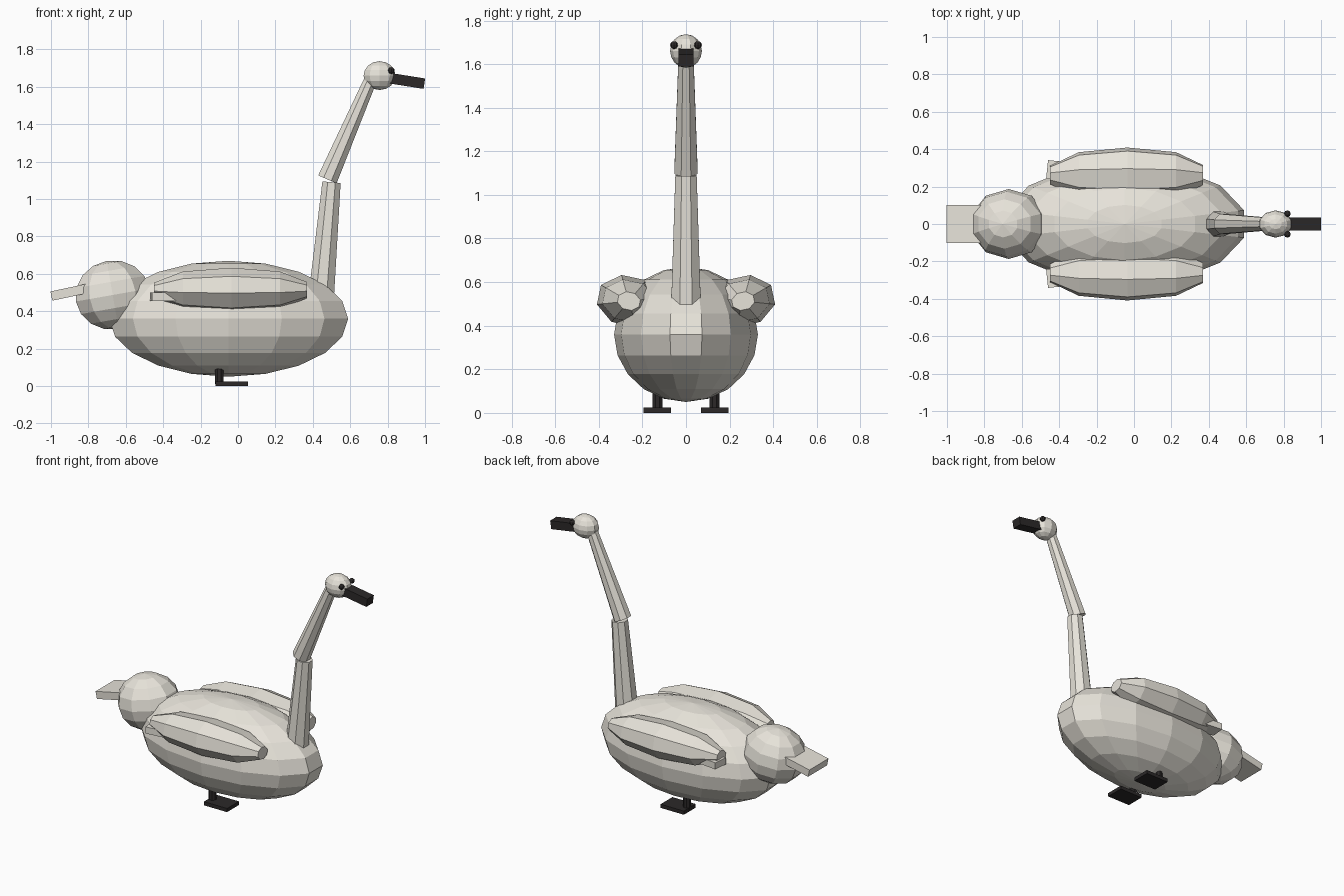
import bpy, bmesh
from math import sin, cos, pi, radians
from mathutils import Matrix, Vector

if "Cube" in bpy.data.objects:
    bpy.data.objects.remove(bpy.data.objects["Cube"])


def material(name, color):
    m = bpy.data.materials.new(name)
    m.diffuse_color = color
    m.use_nodes = True
    m.node_tree.nodes["Principled BSDF"].inputs["Base Color"].default_value = m.diffuse_color
    return m


PLUMAGE = material("plumage", (0.80, 0.77, 0.70, 1))
DARK = material("dark", (0.025, 0.022, 0.022, 1))


def finish(bm, name, mat):
    bmesh.ops.recalc_face_normals(bm, faces=bm.faces)
    me = bpy.data.meshes.new(name)
    bm.to_mesh(me)
    bm.free()
    me.materials.append(mat)
    ob = bpy.data.objects.new(name, me)
    bpy.context.collection.objects.link(ob)
    return ob


def place(loc, size, pitch=0.0, yaw=0.0):
    return (Matrix.Translation(loc) @ Matrix.Rotation(radians(yaw), 4, 'Z')
            @ Matrix.Rotation(radians(pitch), 4, 'Y') @ Matrix.Diagonal((*size, 1)))


def ball(name, loc, radii, segs, rings, mat=PLUMAGE, pitch=0.0):
    bm = bmesh.new()
    bmesh.ops.create_uvsphere(bm, u_segments=segs, v_segments=rings, radius=1,
                              matrix=place(loc, radii, pitch))
    return finish(bm, name, mat)


def box(name, loc, size, mat=PLUMAGE, pitch=0.0, yaw=0.0):
    bm = bmesh.new()
    bmesh.ops.create_cube(bm, size=1, matrix=place(loc, size, pitch, yaw))
    return finish(bm, name, mat)


def cone(name, a, b, r1, r2, segs=8, mat=PLUMAGE):
    a, b = Vector(a), Vector(b)
    d = b - a
    bm = bmesh.new()
    m = (Matrix.Translation((a + b) / 2) @ Vector((0, 0, 1)).rotation_difference(d).to_matrix().to_4x4()
         @ Matrix.Rotation(pi / segs, 4, 'Z'))
    bmesh.ops.create_cone(bm, cap_ends=True, segments=segs, radius1=r1, radius2=r2,
                          depth=d.length, matrix=m)
    return finish(bm, name, mat)


def wing(name, side):
    # octagonal sections lofted along x, rolled slightly, blunt at both ends
    bm = bmesh.new()
    roll = radians(12)
    loops = []
    for x, s in ((-0.45, 0.33), (-0.295, 0.83), (-0.035, 1), (0.225, 0.83), (0.37, 0.36)):
        ring = []
        for i in range(8):
            a = (i + 0.5) * pi / 4
            y, z = 0.152 * s * cos(a), 0.119 * s * sin(a)
            ring.append(bm.verts.new((x, side * (0.262 + y * cos(roll) - z * sin(roll)),
                                      0.513 + y * sin(roll) + z * cos(roll))))
        loops.append(ring)
    for p, q in zip(loops, loops[1:]):
        for i in range(8):
            j = (i + 1) % 8
            bm.faces.new((p[i], p[j], q[j], q[i]))
    bm.faces.new(loops[0])
    bm.faces.new(loops[-1])
    return finish(bm, name, PLUMAGE)


# body and tail
ball("body", (-0.05, 0, 0.36), (0.655, 0.33, 0.31), 14, 10)
ball("rump", (-0.67, 0, 0.487), (0.21, 0.187, 0.185), 10, 8, pitch=-10)
box("tail", (-0.895, 0, 0.503), (0.21, 0.205, 0.05), pitch=-12)

# neck, head and beak
cone("lower_neck", (0.445, 0, 0.48), (0.50, 0, 1.09), 0.074, 0.053)
cone("upper_neck", (0.478, 0, 1.105), (0.71, 0, 1.64), 0.058, 0.037)
ball("head", (0.757, 0, 1.66), (0.09, 0.073, 0.077), 10, 8)
box("beak", (0.90, 0, 1.632), (0.195, 0.07, 0.056), DARK, pitch=9)

# paired parts
for side, tag in ((1, "left"), (-1, "right")):
    wing(tag + "_wing", side)
    box(tag + "_wing_tip", (-0.40, side * 0.285, 0.478), (0.13, 0.10, 0.045), yaw=side * -6)
    ball(tag + "_eye", (0.82, side * 0.055, 1.687), (0.018,) * 3, 8, 6, DARK)
    cone(tag + "_leg", (-0.10, side * 0.13, 0.01), (-0.10, side * 0.13, 0.12), 0.025, 0.025, 8, DARK)
    box(tag + "_foot", (-0.033, side * 0.132, 0.0125), (0.175, 0.127, 0.025), DARK)
